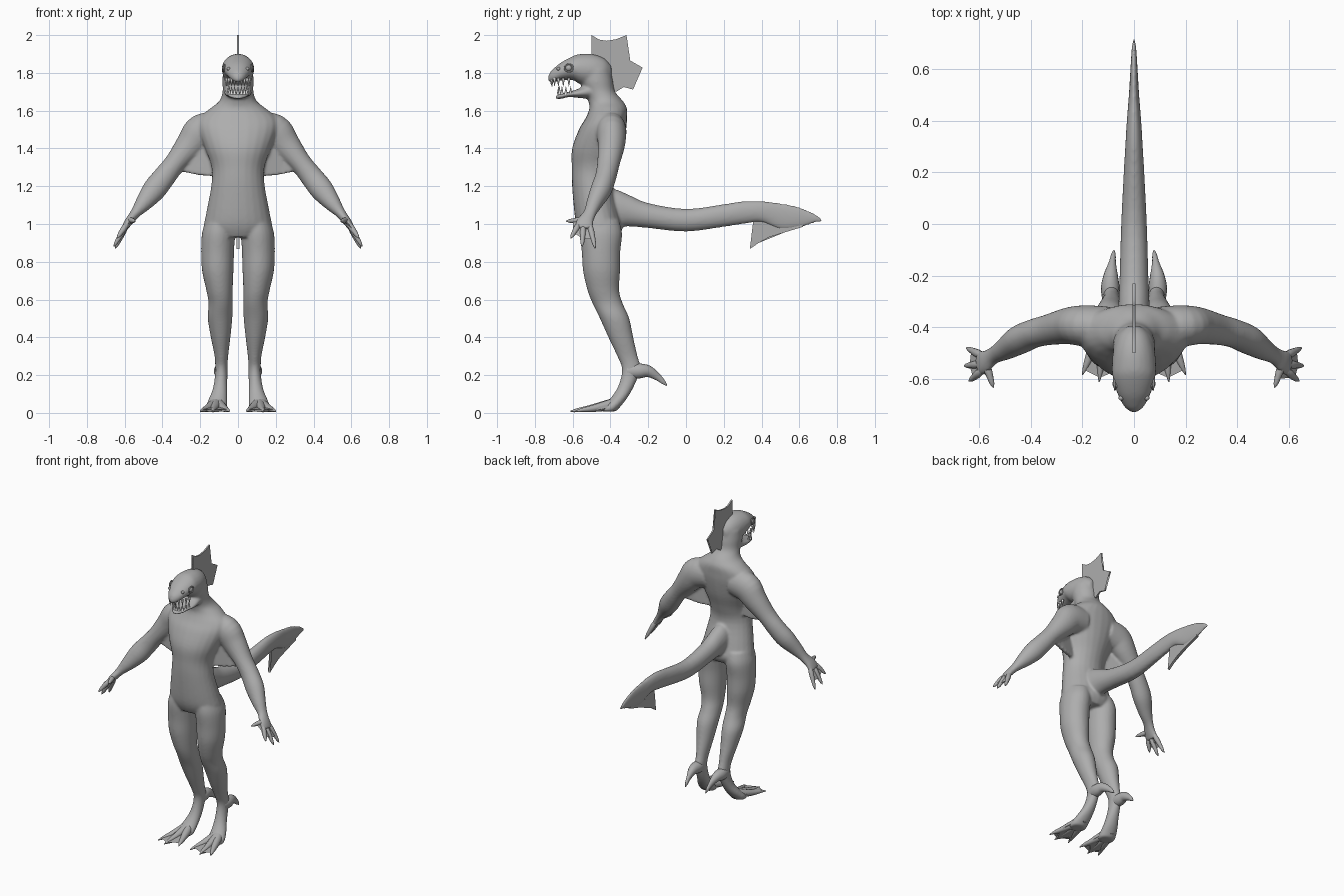
import bpy, bmesh, math
from mathutils import Vector, Matrix

if "Cube" in bpy.data.objects:
    bpy.data.objects.remove(bpy.data.objects["Cube"])

skin = bpy.data.materials.new("grey skin")
skin.diffuse_color = (0.42, 0.42, 0.42, 1)
skin.use_nodes = True
skin.node_tree.nodes["Principled BSDF"].inputs["Base Color"].default_value = skin.diffuse_color
ivory = bpy.data.materials.new("ivory teeth")
ivory.diffuse_color = (0.8, 0.8, 0.8, 1)
ivory.use_nodes = True
ivory.node_tree.nodes["Principled BSDF"].inputs["Base Color"].default_value = ivory.diffuse_color


def finish(bm, name, mat=skin):
    bmesh.ops.recalc_face_normals(bm, faces=bm.faces)
    me = bpy.data.meshes.new(name)
    bm.to_mesh(me)
    bm.free()
    ob = bpy.data.objects.new(name, me)
    bpy.context.collection.objects.link(ob)
    me.materials.append(mat)
    bpy.context.view_layer.objects.active = ob
    ob.select_set(True)
    bpy.ops.object.shade_smooth_by_angle(angle=math.radians(50))
    ob.select_set(False)
    return ob


def spline(rows, n=4):
    """Catmull-Rom refinement of rows of numbers."""
    rows = [Vector(r) for r in rows]
    out = []
    for i in range(len(rows) - 1):
        p0, p1, p2 = rows[max(i - 1, 0)], rows[i], rows[i + 1]
        p3 = rows[min(i + 2, len(rows) - 1)]
        for k in range(n):
            t = k / n
            out.append(0.5 * (2 * p1 + (p2 - p0) * t + (2 * p0 - 5 * p1 + 4 * p2 - p3) * t * t
                              + (3 * p1 - p0 - 3 * p2 + p3) * t ** 3))
    return out + [rows[-1]]


def tube(bm, rows, ref, axis=None, side=1, sides=24):
    """Loft of ellipses; rows are x, y, z, half-size across, half-size along ref."""
    pts = spline(rows)
    rings = []
    for i, p in enumerate(pts):
        c = p.xyz if len(p) == 3 else Vector(p[:3])
        a, b = max(p[3], .002), max(p[4], .002)
        d = Vector(axis) if axis else Vector(pts[min(i + 1, len(pts) - 1)][:3]) - Vector(pts[max(i - 1, 0)][:3])
        d.normalize()
        v = Vector(ref)
        v = (v - d * v.dot(d)).normalized()
        u = d.cross(v)
        ring = []
        for k in range(sides):
            t = 2 * math.pi * k / sides
            q = c + u * a * math.cos(t) + v * b * math.sin(t)
            ring.append(bm.verts.new((q.x * side, q.y, q.z)))
        rings.append(ring)
    for r, s in zip(rings, rings[1:]):
        for k in range(sides):
            j = (k + 1) % sides
            bm.faces.new((r[k], r[j], s[j], s[k]))
    bm.faces.new(rings[0])
    bm.faces.new(rings[-1])


def plate(bm, pts, thick, side=1):
    """Thin fin: a polygon extruded along its normal, centred on its plane."""
    vs = [Vector((x * side, y, z)) for x, y, z in pts]
    n = Vector((0, 0, 0))
    for i in range(len(vs)):
        n += (vs[i] - vs[0]).cross(vs[(i + 1) % len(vs)] - vs[0])
    n = n.normalized() * thick / 2
    a = [bm.verts.new(v + n) for v in vs]
    b = [bm.verts.new(v - n) for v in vs]
    caps = [bm.faces.new(a), bm.faces.new(b[::-1])]
    for i in range(len(vs)):
        j = (i + 1) % len(vs)
        bm.faces.new((a[i], b[i], b[j], a[j]))
    bmesh.ops.triangulate(bm, faces=caps)


X, Y, Z = (1, 0, 0), (0, 1, 0), (0, 0, 1)

# ---- body: overlapping lofts fused into one skin ----
bm = bmesh.new()
# torso and neck: z, centre y, half width, half depth
torso = [(.93, -.455, .14, .095), (.98, -.455, .18, .12), (1.05, -.47, .17, .12), (1.2, -.495, .142, .108),
         (1.3, -.487, .14, .118), (1.4, -.47, .175, .133), (1.5, -.442, .21, .125), (1.56, -.422, .205, .11),
         (1.61, -.412, .15, .1), (1.65, -.425, .1, .092), (1.7, -.455, .082, .08), (1.76, -.475, .083, .088),
         (1.82, -.48, .078, .08)]
tube(bm, [(0, y, z, a, b) for z, y, a, b in torso], Y, Z)
# skull and lower jaw: y, centre z, half width, half height
skull = [(-.395, 1.8, .025, .035), (-.43, 1.805, .06, .07), (-.49, 1.812, .08, .086), (-.56, 1.82, .086, .08),
         (-.60, 1.825, .081, .063), (-.66, 1.808, .064, .048), (-.70, 1.787, .044, .037),
         (-.72, 1.777, .026, .026), (-.73, 1.768, .008, .01)]
jaw = [(-.5, 1.705, .07, .045), (-.57, 1.692, .074, .024), (-.62, 1.686, .064, .014),
       (-.66, 1.677, .048, .014), (-.69, 1.67, .02, .009)]
# tail
tail = [(-.45, 1.09, .06, .08), (-.38, 1.085, .065, .1), (-.3, 1.07, .06, .083), (-.2, 1.045, .056, .066),
        (0, 1.02, .05, .06), (.2, 1.045, .04, .06), (.3, 1.06, .034, .06), (.4, 1.065, .028, .056),
        (.5, 1.04, .02, .07), (.6, 1.035, .014, .055), (.68, 1.03, .009, .025), (.72, 1.02, .004, .007)]
for part in (skull, jaw, tail):
    tube(bm, [(0, y, z, a, b) for y, z, a, b in part], Z, Y)
arm = [(.1, -.4, 1.5, .09, .08), (.19, -.395, 1.485, .098, .08), (.25, -.395, 1.42, .08, .072),
       (.33, -.41, 1.325, .058, .06), (.39, -.425, 1.25, .06, .056), (.445, -.45, 1.18, .062, .056),
       (.5, -.485, 1.11, .045, .043), (.545, -.51, 1.055, .027, .034), (.58, -.535, 1.01, .022, .046),
       (.602, -.54, .975, .016, .05)]
# leg: z, centre x, centre y, half width, half depth
leg = [(1.02, .09, -.455, .08, .1), (.95, .103, -.45, .088, .112), (.85, .108, -.45, .087, .102),
       (.75, .107, -.447, .083, .098), (.65, .098, -.438, .07, .084), (.58, .092, -.415, .064, .08),
       (.5, .095, -.378, .065, .078), (.4, .092, -.345, .052, .066), (.3, .088, -.31, .036, .054),
       (.24, .088, -.29, .033, .05), (.18, .09, -.302, .034, .044), (.12, .096, -.328, .04, .042),
       (.07, .107, -.362, .05, .045), (.03, .115, -.4, .057, .05), (.008, .115, -.415, .052, .045)]
for s in (1, -1):
    tube(bm, arm, Y, side=s)
    tube(bm, [(x, y, z, a, b) for z, x, y, a, b in leg], Y, Z, s)
    # skin fold under the arm
    plate(bm, [(.1, -.46, 1.25), (.21, -.43, 1.26), (.305, -.41, 1.28), (.28, -.41, 1.4), (.13, -.45, 1.46)], .026, s)
body = finish(bm, "body")
m = body.modifiers.new("fuse", 'REMESH')
m.mode, m.voxel_size, m.use_smooth_shade = 'VOXEL', .0075, True
m = body.modifiers.new("relax", 'SMOOTH')
m.factor, m.iterations = .5, 8

# ---- clawed fingers with webs ----
bm = bmesh.new()
tips = [(.545, -.635, 1.015), (.64, -.61, .925), (.658, -.55, .88), (.65, -.48, .87)]
roots = [(.57, -.555, 1.02), (.598, -.575, .985), (.605, -.545, .97), (.6, -.505, .975)]
for s in (1, -1):
    for r, t in zip(roots, tips):
        r, t = Vector(r), Vector(t)
        rows = [(*r.lerp(t, f), w, w) for f, w in ((-.25, .012), (.1, .016), (.5, .013), (.8, .009), (1, .002))]
        tube(bm, rows, X, side=s, sides=10)
    for i in range(3):
        mids = [Vector(roots[k]).lerp(Vector(tips[k]), .55) for k in (i, i + 1)]
        gap = (Vector(roots[i]) + Vector(roots[i + 1])) / 2 * .7 + (mids[0] + mids[1]) / 2 * .3
        plate(bm, [roots[i], mids[0], gap, mids[1], roots[i + 1]], .008, s)
finish(bm, "fingers")

# ---- webbed toes and heel spurs ----
bm = bmesh.new()
for s in (1, -1):
    for x, y in ((.2, -.585), (.135, -.612), (.045, -.585)):
        a, t = Vector((.112, -.36, .055)), Vector((x, y, .008))
        rows = [(*(a.lerp(t, f) + Vector((0, 0, dz))), w, h) for f, dz, w, h in
                ((0, 0, .03, .03), (.3, -.004, .027, .026), (.6, -.004, .019, .018), (.85, 0, .011, .01), (1, 0, .002, .003))]
        tube(bm, rows, Z, side=s, sides=12)
    plate(bm, [(.07, -.38, .036), (.05, -.56, .012), (.088, -.53, .014), (.132, -.595, .01),
               (.165, -.53, .014), (.193, -.565, .012), (.16, -.38, .036)], .014, s)
    tube(bm, [(.09, -.31, .22, .03, .04), (.092, -.25, .222, .036, .04), (.09, -.2, .22, .028, .031),
              (.084, -.15, .19, .014, .019), (.08, -.12, .163, .009, .012), (.078, -.102, .145, .002, .003)], Z, side=s, sides=16)
finish(bm, "toes_and_spurs")

# ---- head crest and tail fin ----
bm = bmesh.new()
plate(bm, [(0, y, z) for y, z in ((-.5, 1.87), (-.492, 1.93), (-.5, 2), (-.46, 1.976), (-.42, 1.97), (-.37, 1.978),
      (-.315, 2), (-.318, 1.94), (-.295, 1.865), (-.23, 1.828), (-.272, 1.79), (-.282, 1.75), (-.28, 1.712),
      (-.33, 1.725), (-.37, 1.7), (-.43, 1.72))], .01)
finish(bm, "head_crest")
bm = bmesh.new()
plate(bm, [(0, y, z) for y, z in ((.36, 1.05), (.378, 1.01), (.38, .96), (.365, .915), (.338, .868), (.385, .9),
      (.44, .93), (.52, .955), (.62, .985), (.62, 1.03))], .016)
finish(bm, "tail_fin")

# ---- teeth ----
bm = bmesh.new()
for n, rx, y0, ry, z, ln, up in ((11, .064, -.605, .108, 1.772, .045, -1), (9, .052, -.6, .075, 1.685, .046, 1)):
    for i in range(n):
        t = math.radians(-82 + 164 * i / (n - 1))
        c = (rx * math.sin(t), y0 - ry * math.cos(t), z + up * ln / 2)
        bmesh.ops.create_cone(bm, segments=8, radius1=.009, radius2=.0005, depth=ln, cap_ends=True,
                              matrix=Matrix.Translation(c) @ Matrix.Rotation(0 if up > 0 else math.pi, 4, 'X'))
finish(bm, "teeth", ivory)

# ---- eyes with lids, and nostril bumps ----
bm = bmesh.new()
for s in (1, -1):
    bmesh.ops.create_uvsphere(bm, u_segments=16, v_segments=10, radius=.018,
                              matrix=Matrix.Translation((s * .066, -.62, 1.826)))
    ring = [(.076 + .002 * math.cos(t), -.62 + .022 * math.cos(t), 1.826 + .02 * math.sin(t), .004, .004)
            for t in (k * math.pi / 6 for k in range(13))]
    tube(bm, ring, X, side=s, sides=8)
    bmesh.ops.create_uvsphere(bm, u_segments=12, v_segments=8, radius=.01,
                              matrix=Matrix.Translation((s * .05, -.675, 1.822)))
finish(bm, "eyes_and_nostrils")
